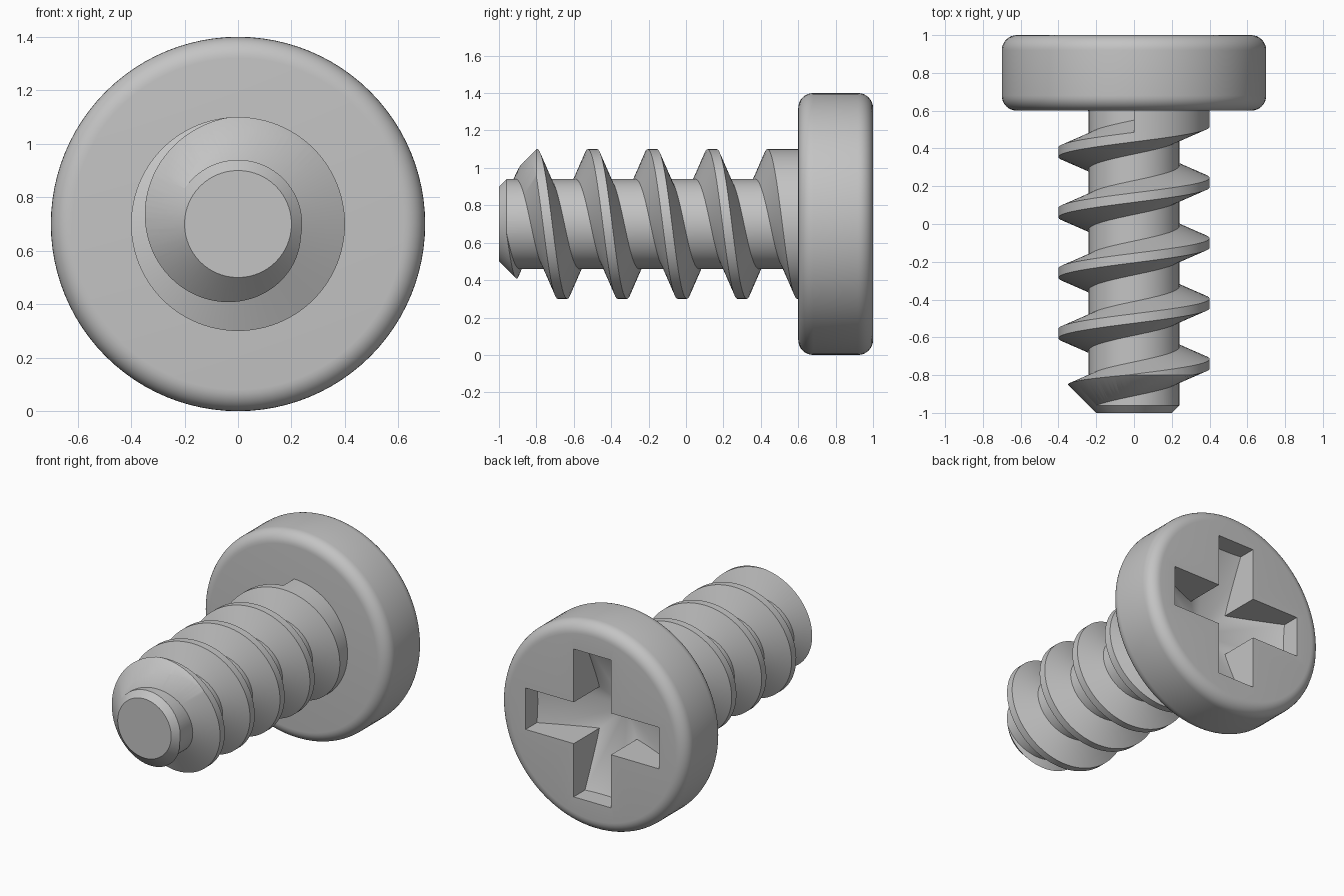
import bpy, bmesh, math
from mathutils import Vector

AXIS_Z = 0.7          # height of the screw axis
ROOT, CREST = 0.24, 0.4
PITCH, START = 0.32, 0.46
ROOT_HALF, CREST_HALF = 0.09, 0.025
FRONT, BACK = -1.2, 0.62
SEG = 96

cube = bpy.data.objects.get("Cube")
if cube:
    bpy.data.objects.remove(cube, do_unlink=True)

steel = bpy.data.materials.new("grey_steel")
steel.use_nodes = True
colour = (0.55, 0.55, 0.55, 1)
steel.diffuse_color = colour
steel.node_tree.nodes["Principled BSDF"].inputs["Base Color"].default_value = colour


def place(y, r, phi):
    """Point at radius r around the screw axis, phi clockwise from the top."""
    return Vector((r * math.sin(phi), y, AXIS_Z + r * math.cos(phi)))


def make_object(name, bm):
    bmesh.ops.recalc_face_normals(bm, faces=bm.faces)
    mesh = bpy.data.meshes.new(name)
    bm.to_mesh(mesh)
    bm.free()
    mesh.materials.append(steel)
    obj = bpy.data.objects.new(name, mesh)
    bpy.context.collection.objects.link(obj)
    return obj


def lathe(name, profile):
    """Revolve (y, radius) points about the screw axis."""
    bm = bmesh.new()
    cols = [[bm.verts.new(place(y, r, math.tau * i / SEG)) for y, r in profile]
            for i in range(SEG)]
    for i in range(SEG):
        a, b = cols[i], cols[(i + 1) % SEG]
        for j in range(len(profile) - 1):
            bm.faces.new((a[j], a[j + 1], b[j + 1], b[j]))
    bmesh.ops.remove_doubles(bm, verts=bm.verts, dist=1e-5)
    return make_object(name, bm)


def combine(obj, cutter, operation):
    """Apply a boolean and discard the cutter."""
    mod = obj.modifiers.new("cut", 'BOOLEAN')
    mod.operation, mod.solver, mod.object = operation, 'EXACT', cutter
    bpy.context.view_layer.objects.active = obj
    bpy.ops.object.modifier_apply(modifier=mod.name)
    bpy.data.objects.remove(cutter, do_unlink=True)


def smooth(obj):
    bpy.ops.object.select_all(action='DESELECT')
    obj.select_set(True)
    bpy.context.view_layer.objects.active = obj
    bpy.ops.object.shade_smooth_by_angle(angle=math.radians(30))


# Threaded shank: ridge profile follows a helix; the last turn fills up to the head
def thread_radius(y, centre):
    if y >= centre:
        return CREST
    d = abs((y - centre + PITCH / 2) % PITCH - PITCH / 2)
    t = (ROOT_HALF - d) / (ROOT_HALF - CREST_HALF)
    return ROOT + (CREST - ROOT) * min(max(t, 0), 1)


def column(bm, phi):
    centre = START + PITCH * phi / math.tau
    ys = [FRONT]
    for k in range(6, 0, -1):
        c = centre - k * PITCH
        ys += [c - ROOT_HALF, c - CREST_HALF, c + CREST_HALF, c + ROOT_HALF]
    ys += [centre - ROOT_HALF, centre - CREST_HALF, BACK]
    ys = [min(max(y, FRONT), BACK) for y in ys]
    return [bm.verts.new(place(y, thread_radius(y, centre), phi)) for y in ys]


bm = bmesh.new()
cols = [column(bm, math.tau * i / SEG) for i in range(SEG + 1)]
for a, b in zip(cols, cols[1:]):
    for j in range(len(a) - 1):
        bm.faces.new((a[j], a[j + 1], b[j + 1], b[j]))
# Step where the ordinary ridge meets the filled last turn
first, last = cols[0], cols[-1]
bm.faces.new((last[-6], last[-5], last[-4], last[-1], first[-1]))
bmesh.ops.remove_doubles(bm, verts=bm.verts, dist=1e-5)
bmesh.ops.holes_fill(bm, edges=[e for e in bm.edges if e.is_boundary], sides=0)
shank = make_object("threaded_shank", bm)

# Chamfered tip
envelope = lathe("tip_envelope", [(-1, 0), (-1, 0.2), (-0.5, 0.7), (0.7, 0.7), (0.7, 0)])
combine(shank, envelope, 'INTERSECT')
smooth(shank)

# Head with rounded rims
R, FILLET, STEPS = 0.7, 0.08, 8
arc = [math.pi / 2 * i / STEPS for i in range(STEPS + 1)]
profile = [(0.6, 0)]
profile += [(0.6 + FILLET * (1 - math.cos(a)), R - FILLET * (1 - math.sin(a))) for a in arc]
profile += [(1 - FILLET * (1 - math.sin(a)), R - FILLET * (1 - math.cos(a))) for a in arc]
profile += [(1, 0)]
head = lathe("head", profile)

# Cross recess: straight arms with a conical floor
W, L = 0.14, 0.5
outline = []
for i in range(4):
    ca, sa = round(math.cos(i * math.pi / 2)), round(math.sin(i * math.pi / 2))
    for u, v in ((L, -W), (L, W), (W, W)):
        outline.append((u * ca - v * sa, u * sa + v * ca))
bm = bmesh.new()
face = bm.faces.new([bm.verts.new((x, 0.5, AXIS_Z + z)) for x, z in outline])
ext = bmesh.ops.extrude_face_region(bm, geom=[face])
bmesh.ops.translate(bm, vec=(0, 0.53, 0),
                    verts=[g for g in ext["geom"] if isinstance(g, bmesh.types.BMVert)])
recess = make_object("cross_recess", bm)
combine(recess, lathe("recess_floor", [(0.63, 0), (1.05, 0.875), (1.05, 0)]), 'INTERSECT')
combine(head, recess, 'DIFFERENCE')
smooth(head)
